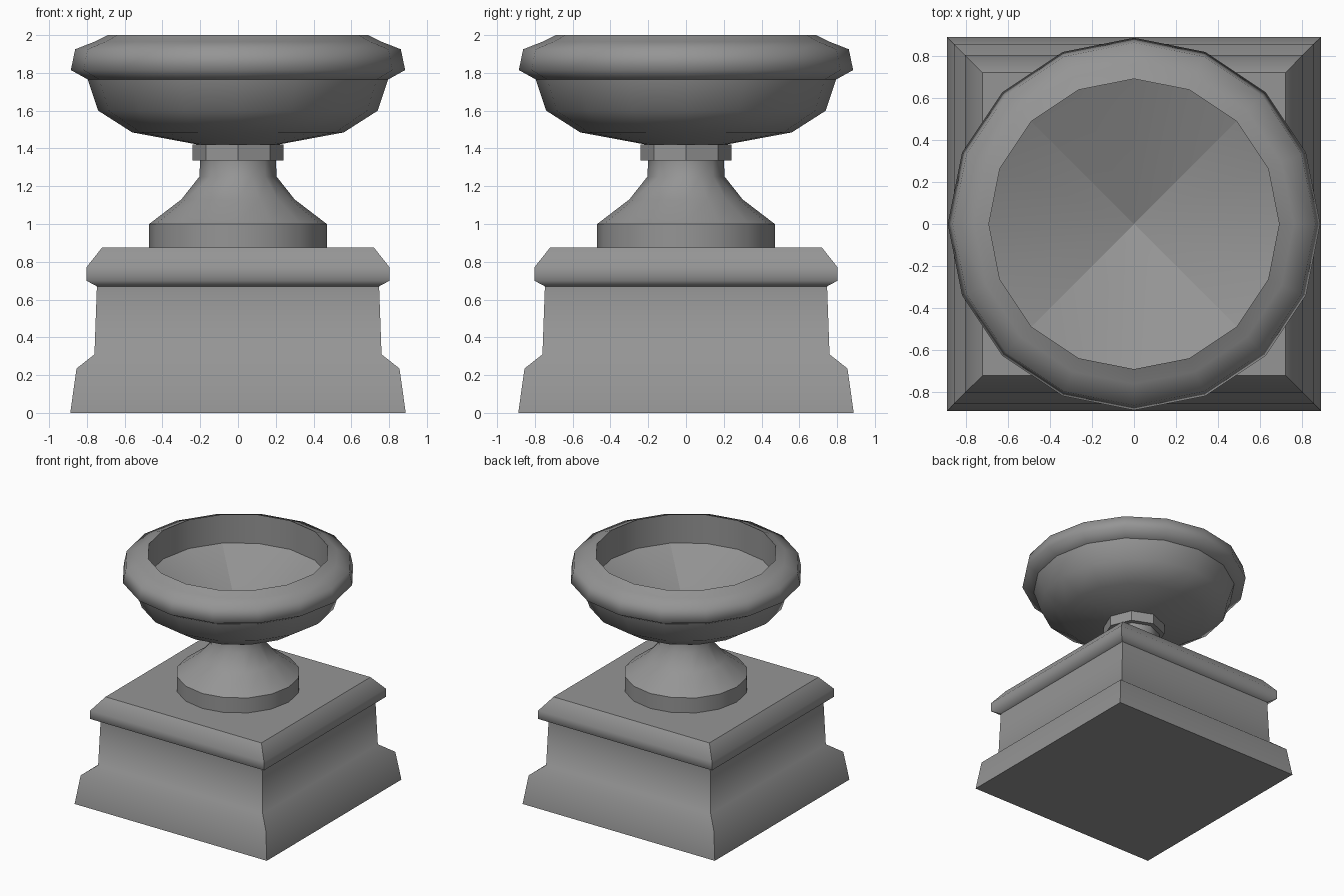
import bpy, bmesh
from math import cos, sin, pi

cube = bpy.data.objects.get("Cube")
if cube:
    bpy.data.objects.remove(cube, do_unlink=True)

stone = bpy.data.materials.new("grey_stone")
stone.use_nodes = True
GREY = (0.3, 0.3, 0.3, 1)
stone.diffuse_color = GREY
stone.node_tree.nodes["Principled BSDF"].inputs["Base Color"].default_value = GREY


def lathe(name, profile, sides, hard=(), square=False, octagon_above=None, quarters=False):
    """Spin (radius, z) points; rings listed in hard get sharp edges."""
    bm = bmesh.new()
    rings = []
    for r, z in profile:
        if r == 0:
            rings.append([bm.verts.new((0, 0, z))])
            continue
        ring = []
        for i in range(sides):
            a = 2 * pi * i / sides + (pi / 4 if square else 0)
            k = r * 2 ** 0.5 if square else r
            if octagon_above and z > octagon_above and i % 2:
                k *= cos(pi / 8)
            ring.append(bm.verts.new((k * cos(a), k * sin(a), z)))
        rings.append(ring)
    for low, high in zip(rings, rings[1:]):
        for i in range(sides):
            j = (i + 1) % sides
            if len(high) == 1:
                bm.faces.new((low[i], low[j], high[0]))
            else:
                bm.faces.new((low[i], low[j], high[j], high[i]))
    for ring, flip in ((rings[0], True), (rings[-1], False)):
        if len(ring) > 1:
            bm.faces.new(ring[::-1] if flip else ring)
    bm.normal_update()
    for f in bm.faces:
        f.smooth = True
    # Hard rings, square corners and the diagonal creases of the basin floor
    for n, ring in enumerate(rings):
        if n in hard:
            for i, v in enumerate(ring):
                bm.edges.get((v, ring[(i + 1) % sides])).smooth = False
        if square and n:
            for a, b in zip(rings[n - 1], ring):
                bm.edges.get((a, b)).smooth = False
    if quarters:
        for i in range(sides // 8, sides, sides // 4):
            bm.edges.get((rings[-2][i], rings[-1][0])).smooth = False
    mesh = bpy.data.meshes.new(name)
    bm.to_mesh(mesh)
    bm.free()
    mesh.materials.append(stone)
    obj = bpy.data.objects.new(name, mesh)
    bpy.context.collection.objects.link(obj)
    return obj


# Square plinth with flared base and moulded cap
lathe("plinth", [(0.888, 0), (0.855, 0.235), (0.76, 0.31), (0.747, 0.67),
                 (0.803, 0.7), (0.803, 0.77), (0.72, 0.875)],
      4, hard=(0, 3, 6), square=True)

# Round foot narrowing to an eight-sided neck
lathe("foot", [(0.47, 0.875), (0.47, 1.0), (0.3, 1.13), (0.205, 1.25), (0.2, 1.335)],
      16, hard=(0, 1, 4), octagon_above=1.2)

# Collar beneath the bowl
collar = lathe("collar", [(0.24, 1.335), (0.24, 1.42)], 8, hard=(0, 1))
collar.data.shade_flat()

# Bowl: outer belly, thick lip, inner wall and sunken floor
lathe("bowl", [(0.21, 1.42), (0.56, 1.485), (0.74, 1.6), (0.795, 1.765),
               (0.885, 1.815), (0.862, 1.925), (0.76, 1.965), (0.69, 2.0),
               (0.69, 1.76), (0, 1.46)],
      16, hard=(0, 3, 7, 8), quarters=True)
